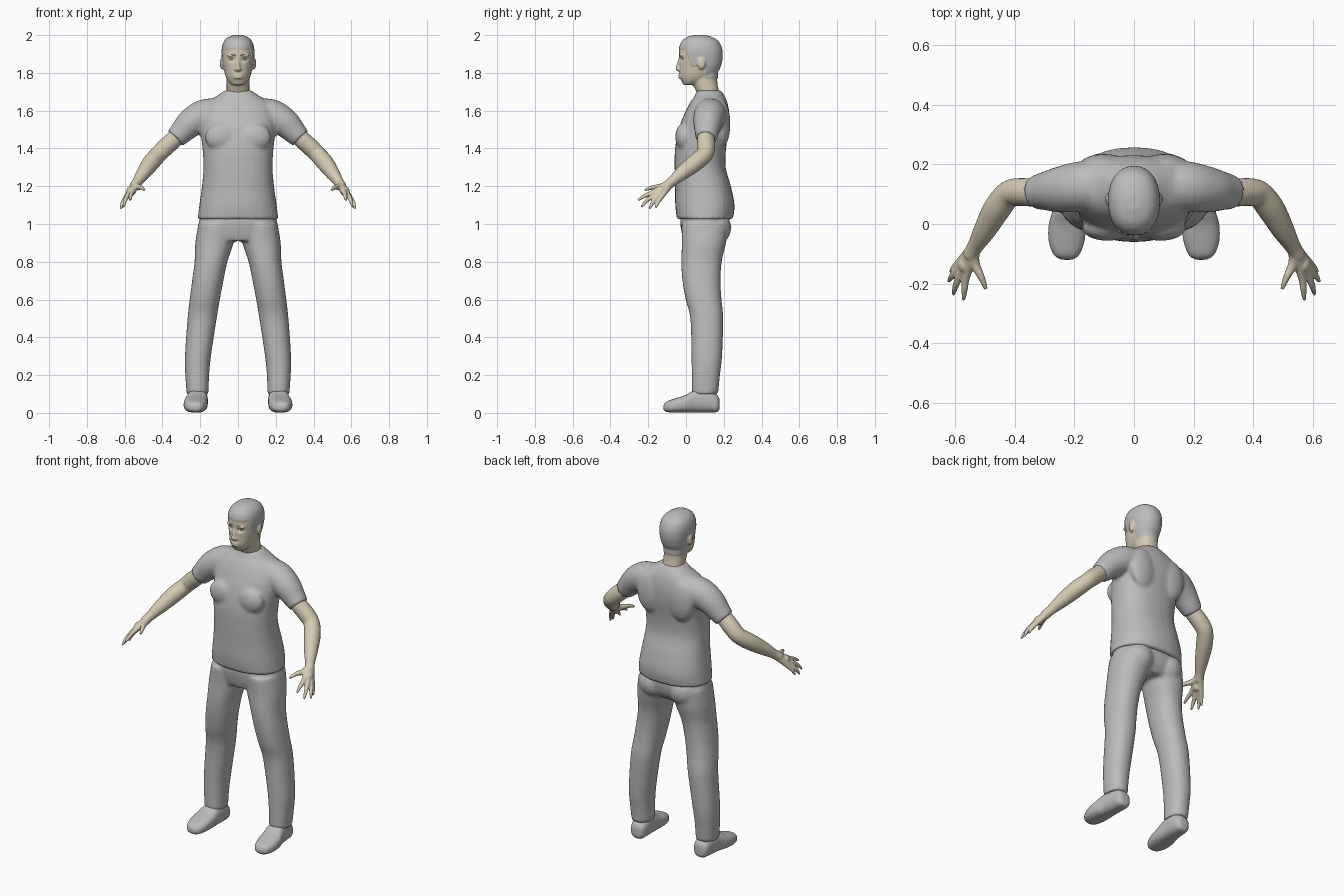
import bpy, bmesh, math
from mathutils import Vector, Matrix

cube = bpy.data.objects.get("Cube")
if cube:
    bpy.data.objects.remove(cube, do_unlink=True)


def material(name, r, g, b):
    m = bpy.data.materials.new(name)
    m.use_nodes = True
    m.diffuse_color = (r, g, b, 1)
    bsdf = next(n for n in m.node_tree.nodes if n.type == 'BSDF_PRINCIPLED')
    bsdf.inputs["Base Color"].default_value = (r, g, b, 1)
    return m


GREY = material("plain grey", 0.5, 0.5, 0.5)
SKIN = material("pale skin", 0.66, 0.59, 0.45)


def spline(rows, steps=4):
    """Smooth the rows with a Catmull-Rom curve."""
    pts = [rows[0]] + list(rows) + [rows[-1]]
    out = []
    for i in range(1, len(pts) - 2):
        a, b, c, d = pts[i - 1:i + 3]
        for k in range(steps):
            t = k / steps
            out.append([0.5 * (2 * q + (r - p) * t + (2 * p - 5 * q + 4 * r - s) * t * t
                               + (3 * q - p - 3 * r + s) * t ** 3)
                        for p, q, r, s in zip(a, b, c, d)])
    out.append(list(rows[-1]))
    return out


def skin_rings(bm, rings):
    rings = [[bm.verts.new(p) for p in ring] for ring in rings]
    n = len(rings[0])
    faces = [bm.faces.new(rings[0]), bm.faces.new(rings[-1])]
    for lo, hi in zip(rings, rings[1:]):
        for i in range(n):
            j = (i + 1) % n
            faces.append(bm.faces.new((lo[i], lo[j], hi[j], hi[i])))
    bmesh.ops.recalc_face_normals(bm, faces=faces)


def power(v, n):
    return math.copysign(abs(v) ** (2 / n), v)


def loft(bm, rows, side=1, axis='z', n=2.2, count=32):
    """Rows: position along the axis, two centre values, two radii."""
    rings = []
    for t, a, b, ra, rb in spline(rows):
        ring = []
        for k in range(count):
            u = math.tau * k / count
            x, w = side * (a + ra * power(math.cos(u), n)), b + rb * power(math.sin(u), n)
            ring.append((x, w, t) if axis == 'z' else (x, t, w))
        rings.append(ring)
    skin_rings(bm, rings)


def tube(bm, rows, side=1, count=20):
    """Rows: x, y, z, radius."""
    rows = spline(rows)
    pts = [Vector((side * r[0], r[1], r[2])) for r in rows]
    rings = []
    for i, p in enumerate(pts):
        d = pts[min(i + 1, len(pts) - 1)] - pts[max(i - 1, 0)]
        q = d.to_track_quat('Z', 'Y')
        rings.append([p + q @ Vector((math.cos(math.tau * k / count),
                                      math.sin(math.tau * k / count), 0)) * rows[i][3]
                      for k in range(count)])
    skin_rings(bm, rings)


def blob(bm, centre, radii, side=1):
    m = Matrix.Translation((side * centre[0], *centre[1:])) @ Matrix.Diagonal((*radii, 1))
    bmesh.ops.create_uvsphere(bm, u_segments=20, v_segments=12, radius=1, matrix=m)


def finish(name, bm, mat, voxel=0, smooth=3):
    """Fuse the overlapping volumes into one smooth surface."""
    mesh = bpy.data.meshes.new(name)
    bm.to_mesh(mesh)
    bm.free()
    obj = bpy.data.objects.new(name, mesh)
    bpy.context.collection.objects.link(obj)
    if voxel:
        r = obj.modifiers.new("Fuse", 'REMESH')
        r.mode = 'VOXEL'
        r.voxel_size = voxel
        s = obj.modifiers.new("Soften", 'SMOOTH')
        s.factor = 0.5
        s.iterations = smooth
        dg = bpy.context.evaluated_depsgraph_get()
        fused = bpy.data.meshes.new_from_object(obj.evaluated_get(dg))
        obj.modifiers.clear()
        obj.data = fused
    obj.data.materials.clear()
    obj.data.materials.append(mat)
    for p in obj.data.polygons:
        p.use_smooth = True
        p.material_index = 0
    return obj


# Shirt: torso, chest, shoulder blades and sleeves
bm = bmesh.new()
loft(bm, [(1.025, 0, .1, .214, .148), (1.1, 0, .1, .205, .157), (1.2, 0, .09, .191, .148),
          (1.3, 0, .075, .183, .135), (1.4, 0, .077, .188, .135), (1.5, 0, .094, .2, .133),
          (1.58, 0, .11, .2, .12), (1.64, 0, .12, .17, .1), (1.68, 0, .125, .11, .078),
          (1.708, 0, .12, .07, .064)], n=2.3)
for s in (1, -1):
    tube(bm, [(.1, .13, 1.58, .085), (.18, .125, 1.575, .085), (.25, .115, 1.535, .077),
              (.3, .11, 1.485, .064), (.332, .105, 1.453, .056)], s)
    blob(bm, (.09, -.012, 1.46), (.085, .045, .075), s)
    blob(bm, (.1, .195, 1.53), (.085, .04, .12), s)
finish("shirt", bm, GREY, .01, 4)

# Trousers: hips and two legs
bm = bmesh.new()
loft(bm, [(.91, 0, .09, .2, .1), (.95, 0, .098, .213, .12), (1, 0, .1, .208, .13),
          (1.05, 0, .1, .2, .13)])
for s in (1, -1):
    loft(bm, [(.1, .214, .1, .058, .07), (.2, .216, .105, .063, .075), (.3, .212, .11, .069, .081),
              (.5, .19, .11, .077, .087), (.6, .176, .093, .08, .095), (.7, .16, .082, .083, .101),
              (.8, .143, .082, .087, .107), (.9, .125, .095, .101, .117),
              (1, .11, .1, .1, .125)], s)
    blob(bm, (.1, .155, .98), (.09, .085, .09), s)
finish("trousers", bm, GREY, .01, 4)

# Shoes
for s, label in ((1, "left"), (-1, "right")):
    bm = bmesh.new()
    loft(bm, [(-.12, .225, .028, .018, .012), (-.105, .226, .032, .042, .027),
              (-.06, .226, .039, .06, .037), (0, .223, .049, .063, .047),
              (.05, .216, .062, .056, .06), (.12, .211, .062, .051, .06),
              (.165, .21, .05, .042, .046), (.178, .21, .045, .02, .025)], s, 'y', 2.6)
    finish(label + "_shoe", bm, GREY, .007, 3)

# Arms with palms, thumbs and fingers
wrist = (.54, -.088, 1.212, .024)
fingers = [((.535, -.13, 1.197, .018), (.512, -.178, 1.193, .012), (.496, -.218, 1.18, .007)),
           ((.563, -.178, 1.166, .014), (.568, -.22, 1.148, .011), (.571, -.255, 1.125, .006)),
           ((.582, -.168, 1.154, .014), (.597, -.206, 1.125, .011), (.606, -.237, 1.09, .006)),
           ((.59, -.15, 1.145, .014), (.61, -.175, 1.115, .011), (.621, -.193, 1.08, .006)),
           ((.588, -.13, 1.143, .013), (.605, -.148, 1.115, .01), (.615, -.16, 1.085, .006))]
for s, label in ((1, "left"), (-1, "right")):
    bm = bmesh.new()
    tube(bm, [(.28, .11, 1.505, .04), (.33, .105, 1.455, .046), (.38, .107, 1.41, .047),
              (.42, .1, 1.37, .045), (.46, .05, 1.325, .046), (.5, -.02, 1.27, .038),
              (.532, -.075, 1.224, .027), (.55, -.105, 1.198, .027)], s)
    for finger in fingers:
        tube(bm, [wrist, *finger], s, 12)
    blob(bm, (.565, -.135, 1.175), (.026, .03, .026), s)
    finish(label + "_arm", bm, SKIN, .0045, 3)

# Head: skull, neck, nose, lips, brows and ears
bm = bmesh.new()
loft(bm, [(1.735, 0, .012, .028, .025), (1.75, 0, .03, .048, .05), (1.78, 0, .055, .065, .088),
          (1.82, 0, .07, .075, .105), (1.87, 0, .077, .082, .113), (1.92, 0, .077, .084, .113),
          (1.96, 0, .075, .075, .099), (1.985, 0, .073, .053, .07), (1.998, 0, .073, .02, .026)])
loft(bm, [(1.65, 0, .13, .062, .055), (1.7, 0, .115, .06, .06), (1.75, 0, .1, .06, .066),
          (1.8, 0, .1, .06, .066)])
tube(bm, [(0, -.027, 1.885, .009), (0, -.037, 1.85, .01), (0, -.044, 1.824, .012)])
blob(bm, (0, -.038, 1.82), (.019, .016, .012))
for z in (1.776, 1.788):
    blob(bm, (0, -.03, z), (.026, .011, .007))
blob(bm, (0, -.003, 1.75), (.022, .016, .016))
for s in (1, -1):
    blob(bm, (.032, -.022, 1.892), (.026, .012, .009), s)
    blob(bm, (.086, .082, 1.85), (.01, .02, .032), s)
head = finish("head", bm, SKIN, .0055, 2)
head.data.materials.append(GREY)

# Eye sockets
for v in head.data.vertices:
    if v.co.y < .03:
        d = ((abs(v.co.x) - .032) / .017) ** 2 + ((v.co.z - 1.871) / .011) ** 2
        v.co.y += .011 * math.exp(-d)


# Short hair: faces above the hairline, raised a little
def is_hair(c):
    if abs(c.x) > .084 and .055 < c.y < .105 and c.z < 1.885:
        return False
    if c.y < 0:
        line = 1.93
    elif c.y < .03:
        line = 1.93 - 3 * c.y
    else:
        line = 1.84 if c.y < .1 else 1.775
    return c.z > line


raised = set()
for p in head.data.polygons:
    if is_hair(p.center):
        p.material_index = 1
        raised.update(p.vertices)
shifts = {i: head.data.vertices[i].normal * .003 for i in raised}
for i, shift in shifts.items():
    head.data.vertices[i].co += shift

# Eyes and eyebrows
for s, label in ((1, "left"), (-1, "right")):
    bm = bmesh.new()
    blob(bm, (.032, -.012, 1.871), (.014, .008, .006), s)
    finish(label + "_eye", bm, GREY)
    bm = bmesh.new()
    tube(bm, [(.014, -.033, 1.892, .003), (.032, -.031, 1.897, .004), (.052, -.02, 1.892, .002)], s, 8)
    finish(label + "_eyebrow", bm, GREY)
